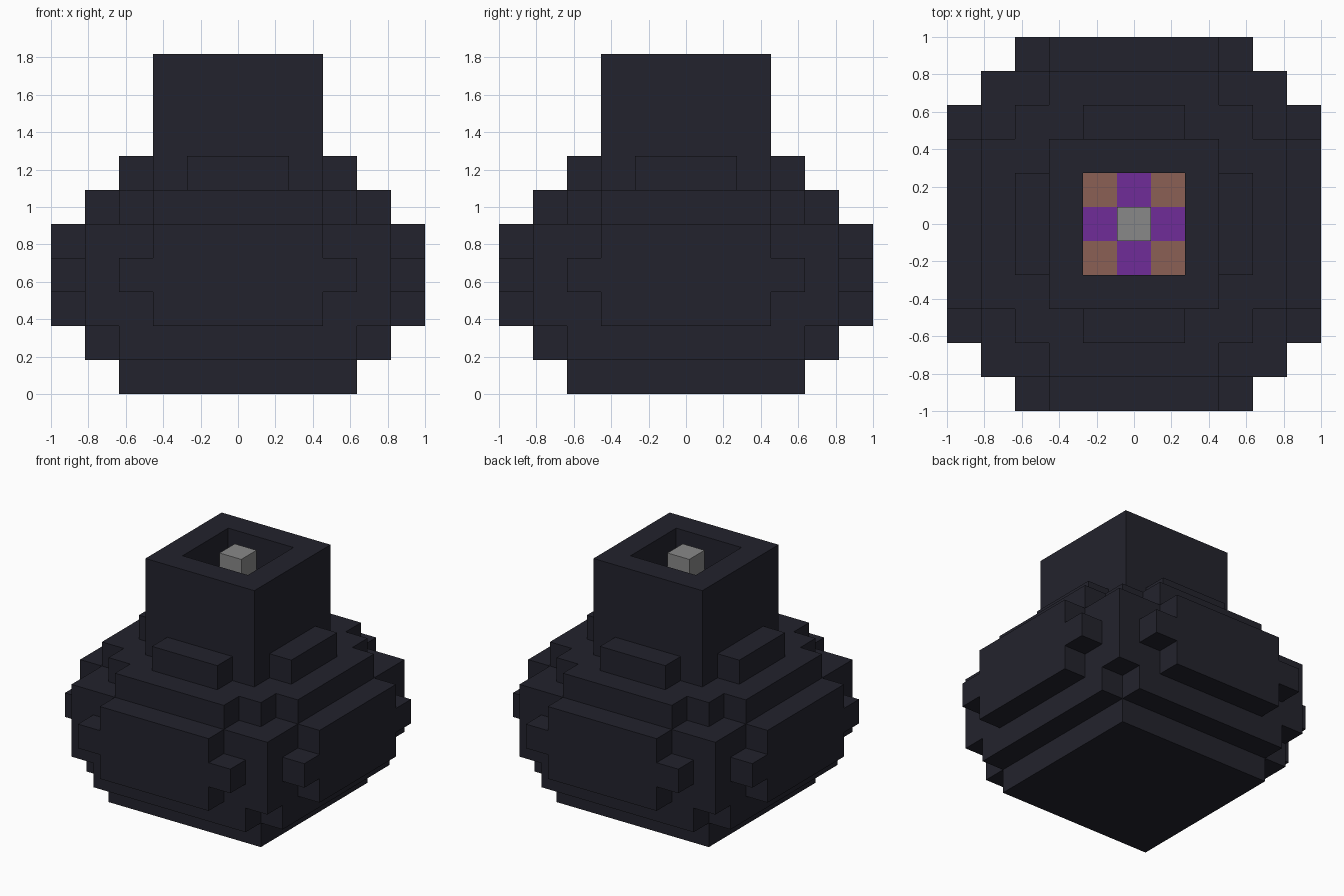
import bpy
import bmesh
from math import radians
from mathutils import Vector

if "Cube" in bpy.data.objects:
    bpy.data.objects.remove(bpy.data.objects["Cube"], do_unlink=True)

U = 2 / 11  # size of one block


def material(name, rgb):
    m = bpy.data.materials.new(name)
    m.use_nodes = True
    m.diffuse_color = (*rgb, 1)
    m.node_tree.nodes["Principled BSDF"].inputs["Base Color"].default_value = (*rgb, 1)
    return m


charcoal = material("charcoal", (0.0165, 0.0165, 0.026))
purple = material("purple", (0.162, 0.025, 0.314))
brown = material("brown", (0.26, 0.115, 0.089))
grey = material("grey", (0.25, 0.25, 0.25))


def slab(a, b, z0, z1):
    """Blocks with |x| <= a and |y| <= b in the layers z0 to z1 - 1."""
    return {(x, y, z) for x in range(-a, a + 1)
            for y in range(-b, b + 1) for z in range(z0, z1)}


def cross(a, b, z0, z1):
    return slab(a, b, z0, z1) | slab(b, a, z0, z1)


# Rounded body, layer by layer, with raised panels on the four sides
body = slab(3, 3, 0, 1) | cross(4, 3, 1, 2)
body |= slab(4, 4, 2, 5) | cross(5, 2, 2, 5) | cross(5, 3, 3, 4)
body |= slab(3, 3, 5, 6) | cross(4, 2, 5, 6)

# Square neck with an open well, and the collar blocks around its foot
neck = slab(2, 2, 6, 10) - slab(1, 1, 6, 10)
collar = cross(3, 1, 6, 7) - slab(2, 2, 6, 7)

# Contents of the well: cross, corners and a standing wick
filling = cross(1, 0, 6, 7)
corners = slab(1, 1, 6, 7) - filling
wick = slab(0, 0, 7, 10)

parts = [("body", body, charcoal), ("neck", neck, charcoal),
         ("collar", collar, charcoal), ("filling_cross", filling, purple),
         ("filling_corners", corners, brown), ("wick", wick, grey)]
solid = set().union(*(cells for _, cells, _ in parts))


def build(name, cells, mat):
    """Skin the blocks, leaving out faces buried against other blocks."""
    bm = bmesh.new()
    for cell in sorted(cells):
        c = Vector(cell)
        for axis in range(3):
            for sign in (-1, 1):
                n = Vector((0, 0, 0))
                n[axis] = sign
                if tuple(int(v) for v in c + n) in solid:
                    continue
                s = Vector((0, 0, 0))
                s[(axis + 1) % 3] = 1
                t = n.cross(s)
                mid = c + n / 2 + Vector((0, 0, 0.5))
                bm.faces.new([bm.verts.new((mid + (s * i + t * j) / 2) * U)
                              for i, j in ((-1, -1), (1, -1), (1, 1), (-1, 1))])
    bmesh.ops.remove_doubles(bm, verts=bm.verts, dist=U / 50)
    # Merge flat areas into large faces
    bmesh.ops.dissolve_limit(bm, angle_limit=radians(1), verts=bm.verts, edges=bm.edges)
    mesh = bpy.data.meshes.new(name)
    bm.to_mesh(mesh)
    bm.free()
    mesh.materials.append(mat)
    bpy.context.collection.objects.link(bpy.data.objects.new(name, mesh))


for part in parts:
    build(*part)
